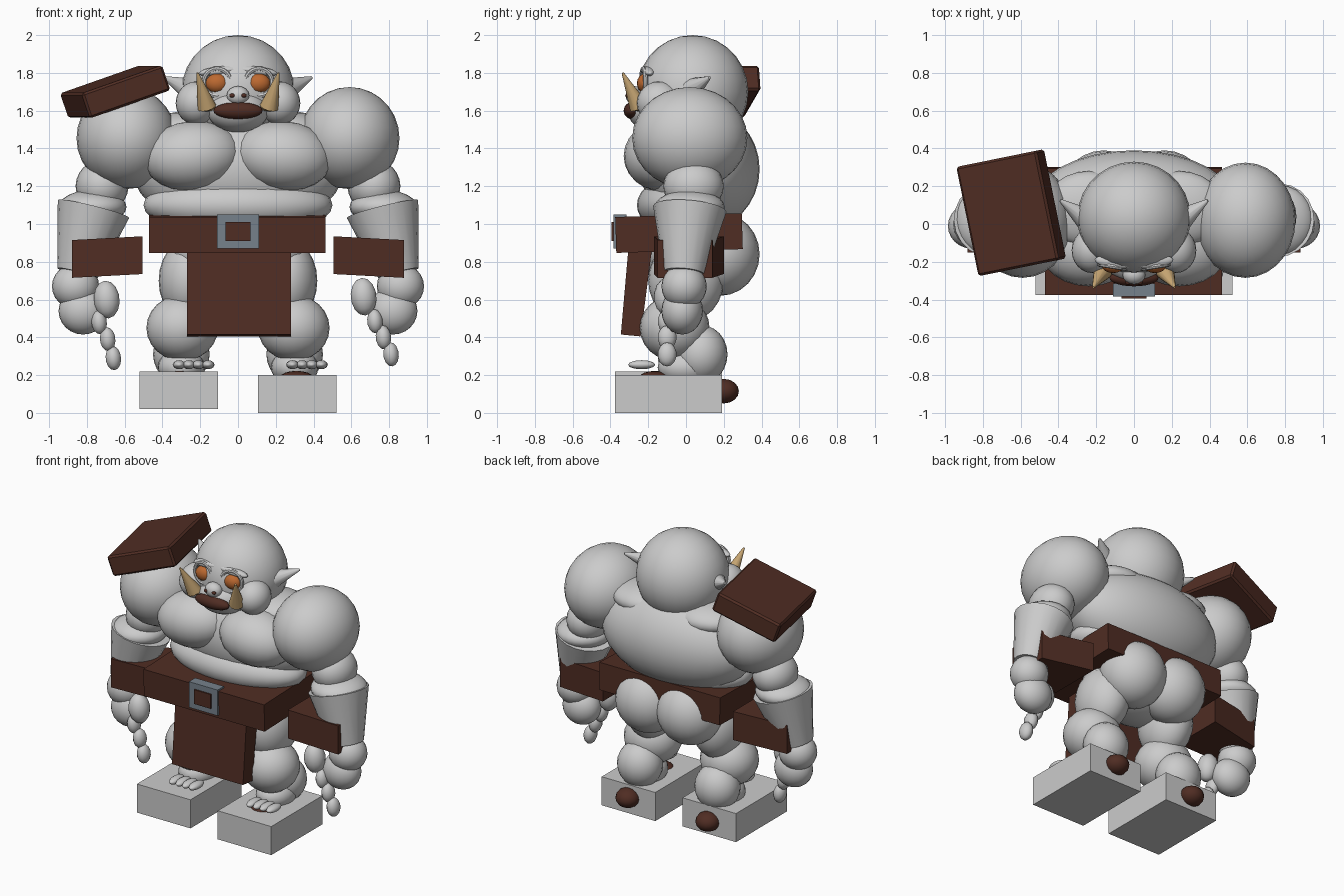
import bpy, math
from mathutils import Vector, Matrix

if "Cube" in bpy.data.objects:
    bpy.data.objects.remove(bpy.data.objects["Cube"])


def material(name, rgb):
    m = bpy.data.materials.new(name)
    m.diffuse_color = (*rgb, 1)
    m.use_nodes = True
    m.node_tree.nodes["Principled BSDF"].inputs["Base Color"].default_value = m.diffuse_color
    return m


SKIN = material("grey_skin", (0.6, 0.6, 0.6))
LEATHER = material("brown_leather", (0.08, 0.026, 0.017))
METAL = material("slate_metal", (0.18, 0.22, 0.26))
IVORY = material("ivory", (0.6, 0.4, 0.18))
ORANGE = material("orange_eye", (0.5, 0.14, 0.03))


def finish(name, mat, smooth=True):
    o = bpy.context.object
    o.name = name
    o.data.materials.append(mat)
    if smooth:
        bpy.ops.object.shade_smooth_by_angle(angle=math.radians(40))
    return o


def ball(name, loc, rad, mat=SKIN, rot=(0, 0, 0), seg=24):
    bpy.ops.mesh.primitive_uv_sphere_add(segments=seg, ring_count=seg // 2,
                                         location=loc, rotation=rot)
    bpy.context.object.scale = rad
    return finish(name, mat)


def cone(name, a, b, r1, r2, mat=SKIN, seg=20):
    a, b = Vector(a), Vector(b)
    bpy.ops.mesh.primitive_cone_add(vertices=seg, radius1=r1, radius2=r2,
                                    depth=(b - a).length, location=(a + b) / 2)
    o = bpy.context.object
    o.rotation_euler = (b - a).to_track_quat('Z', 'Y').to_euler()
    return finish(name, mat)


def box(name, loc, size, mat, rot=(0, 0, 0), bevel=0.0):
    bpy.ops.mesh.primitive_cube_add(size=1, location=loc, rotation=rot)
    o = bpy.context.object
    o.scale = size
    bpy.ops.object.transform_apply(location=False, rotation=False, scale=True)
    if bevel:
        b = o.modifiers.new("bevel", 'BEVEL')
        b.width, b.segments = bevel, 1
    return finish(name, mat, False)


def mesh(name, verts, faces, mat):
    me = bpy.data.meshes.new(name)
    me.from_pydata(verts, [], faces)
    o = bpy.data.objects.new(name, me)
    me.materials.append(mat)
    bpy.context.collection.objects.link(o)
    return o


def prism(name, near, far, mat):
    """Join two four-point ends into a closed block."""
    faces = [(3, 2, 1, 0), (4, 5, 6, 7)]
    faces += [(i, (i + 1) % 4, (i + 1) % 4 + 4, i + 4) for i in range(4)]
    return mesh(name, near + far, faces, mat)


# Torso
ball("torso", (0, 0.075, 1.29), (0.56, 0.315, 0.33), seg=32)
ball("belly", (0, 0.01, 1.1), (0.5, 0.27, 0.17), seg=32)
ball("pelvis", (0, 0.0, 0.85), (0.38, 0.25, 0.2))

# Head and face
ball("head", (0, 0.035, 1.7), (0.3, 0.295, 0.3), seg=28)
ball("jaw", (0, -0.16, 1.6), (0.165, 0.15, 0.115))
ball("mouth", (0, -0.285, 1.6), (0.13, 0.045, 0.045), LEATHER)
ball("nose", (0, -0.27, 1.68), (0.06, 0.05, 0.05), seg=16)

for side, s in (("left", -1), ("right", 1)):
    ball(side + "_cheek", (s * 0.22, -0.14, 1.64), (0.11, 0.12, 0.115))
    ball(side + "_eye", (s * 0.11, -0.215, 1.745), (0.062, 0.045, 0.052), ORANGE, seg=16)
    bpy.ops.mesh.primitive_torus_add(major_radius=0.072, minor_radius=0.013,
                                     major_segments=24, minor_segments=8,
                                     location=(s * 0.11, -0.225, 1.75),
                                     rotation=(math.pi / 2, 0, s * 0.15))
    finish(side + "_eye_ring", SKIN)
    ball(side + "_brow", (s * 0.1, -0.2, 1.81), (0.11, 0.035, 0.025),
         rot=(0, s * 0.12, s * 0.1), seg=16)
    ball(side + "_nostril", (s * 0.03, -0.31, 1.68), (0.016, 0.012, 0.011), LEATHER, seg=12)
    cone(side + "_tusk", (s * 0.165, -0.25, 1.62), (s * 0.215, -0.335, 1.8), 0.05, 0.006, IVORY, 12)
    ball(side + "_tusk_root", (s * 0.165, -0.25, 1.625), (0.05, 0.04, 0.03), IVORY, seg=12)
    cone(side + "_ear", (s * 0.26, 0.03, 1.715), (s * 0.39, 0.125, 1.775), 0.06, 0.008, SKIN, 12)

    # Chest, shoulders and arms
    ball(side + "_pec", (s * 0.24, -0.13, 1.36), (0.26, 0.2, 0.185),
         rot=(0, s * 0.1, 0))
    ball(side + "_trapezius", (s * 0.24, 0.08, 1.5), (0.24, 0.2, 0.1))
    ball(side + "_shoulder", (s * 0.59, 0.02, 1.455), (0.265, 0.305, 0.27), seg=28)
    ball(side + "_upper_arm", (s * 0.72, 0.04, 1.2), (0.14, 0.16, 0.14))
    ball(side + "_elbow", (s * 0.77, 0.02, 1.09), (0.18, 0.185, 0.09))
    cone(side + "_forearm", (s * 0.765, 0.02, 1.08), (s * 0.85, -0.01, 0.74), 0.195, 0.11)
    inner = [(s * 0.505, y, z) for y, z in ((-0.17, .735), (0.2, .735), (0.2, .935), (-0.17, .935))]
    outer = [(s * 0.88, y, z) for y, z in ((-0.15, .715), (0.14, .715), (0.14, .915), (-0.15, .915))]
    prism(side + "_bracer", inner, outer, LEATHER)
    ball(side + "_wrist", (s * 0.86, -0.01, 0.67), (0.125, 0.12, 0.12))
    ball(side + "_hand", (s * 0.82, -0.02, 0.54), (0.13, 0.11, 0.125))

    # Legs
    ball(side + "_buttock", (s * 0.16, 0.18, 0.84), (0.22, 0.21, 0.22))
    ball(side + "_thigh", (s * 0.26, 0.0, 0.7), (0.16, 0.2, 0.22))
    ball(side + "_knee", (s * 0.295, -0.06, 0.45), (0.19, 0.185, 0.175))
    ball(side + "_calf", (s * 0.3, 0.08, 0.31), (0.15, 0.14, 0.155))
    ball(side + "_ankle", (s * 0.3, 0.0, 0.24), (0.125, 0.15, 0.1))

    # Feet, heel pads and toes
    low = 0.02 if s < 0 else 0.0
    box(side + "_foot", (s * 0.313, -0.093, low + 0.1), (0.415, 0.565, 0.2), SKIN)
    ball(side + "_heel_pad", (s * 0.31, 0.2, 0.115), (0.08, 0.08, 0.065), LEATHER, seg=16)
    ball(side + "_instep_pad", (s * 0.31, -0.165, 0.19), (0.085, 0.08, 0.032), LEATHER, seg=16)
    mid = -0.235 if s < 0 else 0.365
    for i in range(4):
        ball(f"{side}_toe_{i}", (mid + (i - 1.5) * 0.051, -0.235, 0.255),
             (0.034, 0.072, 0.024), seg=12)

# Fingers hang in chains leaning the same way on both hands
chains = {"left": ((-0.695, 0.6), (-0.735, 0.48), (-0.69, 0.39), (-0.66, 0.29)),
          "right": ((0.665, 0.615), (0.725, 0.485), (0.77, 0.4), (0.81, 0.31))}
for side, pts in chains.items():
    for i, (x, z) in enumerate(pts):
        rad = (0.07, 0.07, 0.1) if i == 0 else (0.042, 0.05, 0.064)
        ball(f"{side}_finger_{i}", (x, -0.1, z), rad, rot=(0, -0.1, 0), seg=14)

# Belt, buckle and loincloth
box("belt", (-0.003, -0.037, 0.952), (0.935, 0.67, 0.19), LEATHER, (0.03, 0, 0))
for s in (-1, 1):
    box("buckle_post", (s * 0.088, -0.35, 0.96), (0.046, 0.07, 0.18), METAL)
    box("buckle_bar", (0, -0.35, 0.96 + s * 0.07), (0.13, 0.07, 0.04), METAL)
box("buckle_centre", (0, -0.375, 0.96), (0.13, 0.04, 0.1), LEATHER)
cloth = ((-0.345, 0.415), (-0.24, 0.405), (-0.18, 0.87), (-0.305, 0.87))
prism("loincloth", [(-0.27, y, z) for y, z in cloth],
      [(0.28, y, z) for y, z in cloth], LEATHER)

# Tilted shoulder plate
box("shoulder_plate", (-0.65, 0.06, 1.7), (0.46, 0.59, 0.14), LEATHER,
    (0, math.radians(-19), math.radians(11.5)), bevel=0.012)
